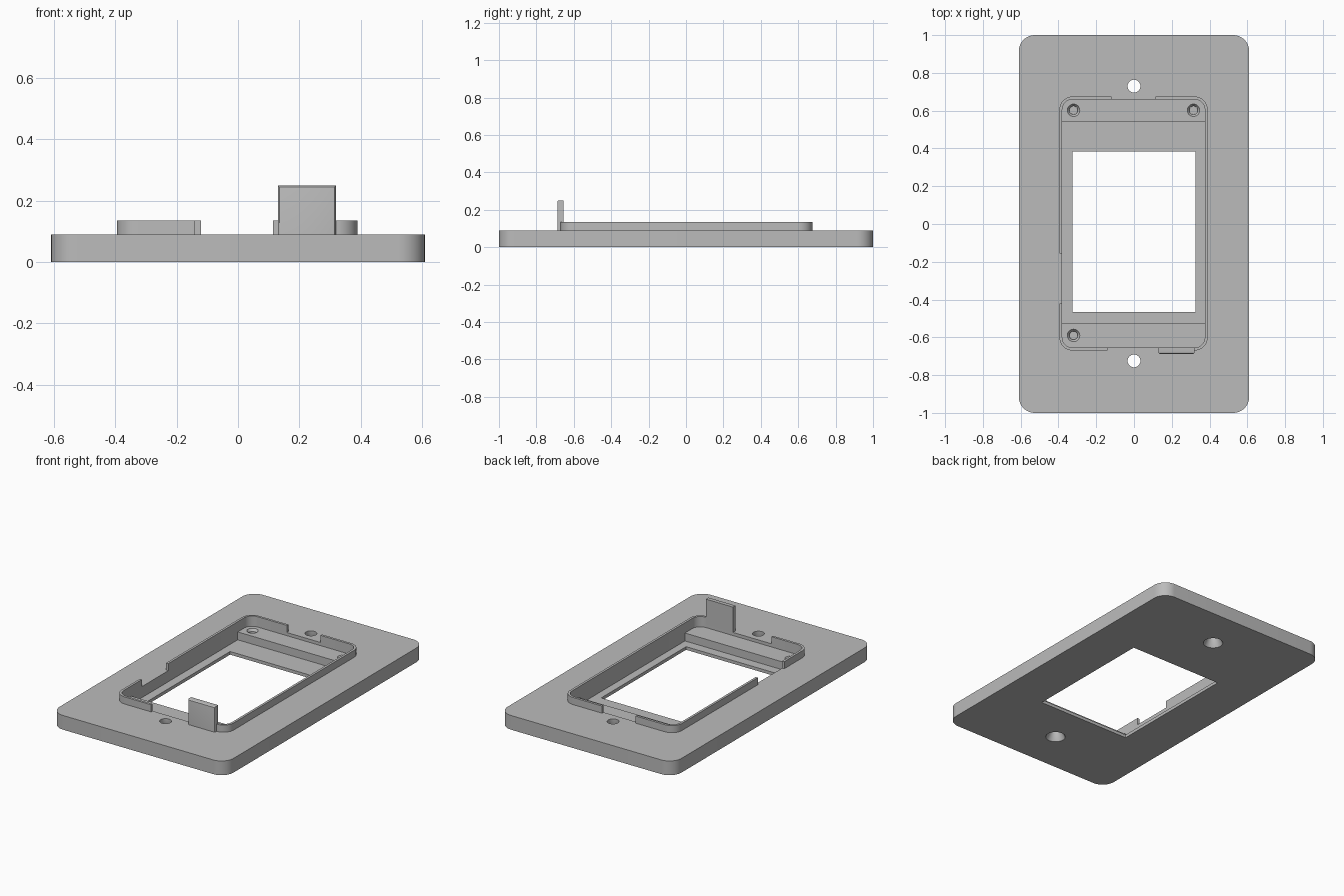
import bpy, bmesh, math

old = bpy.data.objects.get("Cube")
if old:
    bpy.data.objects.remove(old, do_unlink=True)

grey = bpy.data.materials.new("plain_grey")
grey.use_nodes = True
grey.diffuse_color = (0.5, 0.5, 0.5, 1)
grey.node_tree.nodes["Principled BSDF"].inputs["Base Color"].default_value = grey.diffuse_color


def make(name, bm):
    bmesh.ops.recalc_face_normals(bm, faces=bm.faces)
    mesh = bpy.data.meshes.new(name)
    bm.to_mesh(mesh)
    bm.free()
    mesh.materials.append(grey)
    obj = bpy.data.objects.new(name, mesh)
    bpy.context.collection.objects.link(obj)
    return obj


def block(name, x0, x1, y0, y1, z0, z1, radius=0, steps=10):
    """Upright block, with rounded vertical corners if a radius is given."""
    bm = bmesh.new()
    points = []
    corners = [(x1, y1, -1, -1), (x0, y1, 1, -1), (x0, y0, 1, 1), (x1, y0, -1, 1)]
    for i, (x, y, sx, sy) in enumerate(corners):
        if not radius:
            points.append((x, y))
            continue
        for k in range(steps + 1):
            a = math.pi / 2 * (i + k / steps)
            points.append((x + radius * (sx + math.cos(a)), y + radius * (sy + math.sin(a))))
    face = bm.faces.new([bm.verts.new((x, y, z0)) for x, y in points])
    top = bmesh.ops.extrude_face_region(bm, geom=[face])["geom"]
    for v in top:
        if isinstance(v, bmesh.types.BMVert):
            v.co.z = z1
    return make(name, bm)


def drill(x, y, profile, sides=32):
    """Turned cutter from (radius, height) pairs."""
    bm = bmesh.new()
    rings = [[bm.verts.new((x + r * math.cos(math.tau * k / sides),
                            y + r * math.sin(math.tau * k / sides), z))
              for k in range(sides)] for r, z in profile]
    for low, high in zip(rings, rings[1:]):
        for k in range(sides):
            n = (k + 1) % sides
            bm.faces.new((low[k], low[n], high[n], high[k]))
    bm.faces.new(rings[0])
    bm.faces.new(rings[-1])
    return make("drill", bm)


def combine(obj, tool, operation="DIFFERENCE"):
    mod = obj.modifiers.new("bool", "BOOLEAN")
    mod.operation, mod.solver, mod.object = operation, "EXACT", tool
    graph = bpy.context.evaluated_depsgraph_get()
    mesh = bpy.data.meshes.new_from_object(obj.evaluated_get(graph))
    obj.modifiers.clear()
    obj.data = mesh
    bpy.data.objects.remove(tool, do_unlink=True)


def smooth(obj):
    bpy.ops.object.select_all(action="DESELECT")
    obj.select_set(True)
    bpy.context.view_layer.objects.active = obj
    bpy.ops.object.shade_smooth_by_angle(angle=math.radians(30))


# Raised rim with gaps at the front, back and right side
rim = block("rim", -0.395, 0.39, -0.67, 0.675, 0.05, 0.135, 0.07)
for gap in [(-0.14, 0.32, -0.8, -0.5), (-0.12, 0.115, 0.5, 0.8), (-0.5, -0.3, -0.42, -0.155)]:
    combine(rim, block("gap", *gap, 0.02, 0.3))

# Cover plate with rim, pocket and window
plate = block("cover_plate", -0.61, 0.61, -1, 1, 0, 0.09, 0.085)
combine(plate, rim, "UNION")
combine(plate, block("pocket", -0.38, 0.375, -0.655, 0.66, 0.02, 0.3, 0.055))
combine(plate, block("window", -0.325, 0.325, -0.465, 0.385, -0.1, 0.3))

# Countersunk screw holes
for y in (0.73, -0.725):
    combine(plate, drill(0, y, [(0.058, -0.02), (0.058, 0), (0.034, 0.045), (0.034, 0.2)]))
smooth(plate)

# Ledges across the pocket ends, with stepped blind holes
back_ledge = block("back_ledge", -0.385, 0.38, 0.54, 0.67, 0.01, 0.07)
front_ledge = block("front_ledge", -0.385, 0.38, -0.665, -0.525, 0.01, 0.07)
for ledge, x, y in [(back_ledge, -0.32, 0.602), (back_ledge, 0.315, 0.602),
                    (front_ledge, -0.32, -0.59)]:
    combine(ledge, drill(x, y, [(0.022, 0.025), (0.022, 0.055), (0.033, 0.07), (0.033, 0.1)]))
smooth(back_ledge)
smooth(front_ledge)

# Upright tab with softened outer edges
tab = block("upright_tab", 0.13, 0.32, -0.688, -0.655, 0.05, 0.25)
bm = bmesh.new()
bm.from_mesh(tab.data)
outer = [e for e in bm.edges
         if all(v.co.y < -0.68 for v in e.verts) and any(v.co.z > 0.2 for v in e.verts)]
bmesh.ops.bevel(bm, geom=outer, offset=0.01, segments=3, affect="EDGES", profile=0.5)
bm.to_mesh(tab.data)
bm.free()
smooth(tab)
